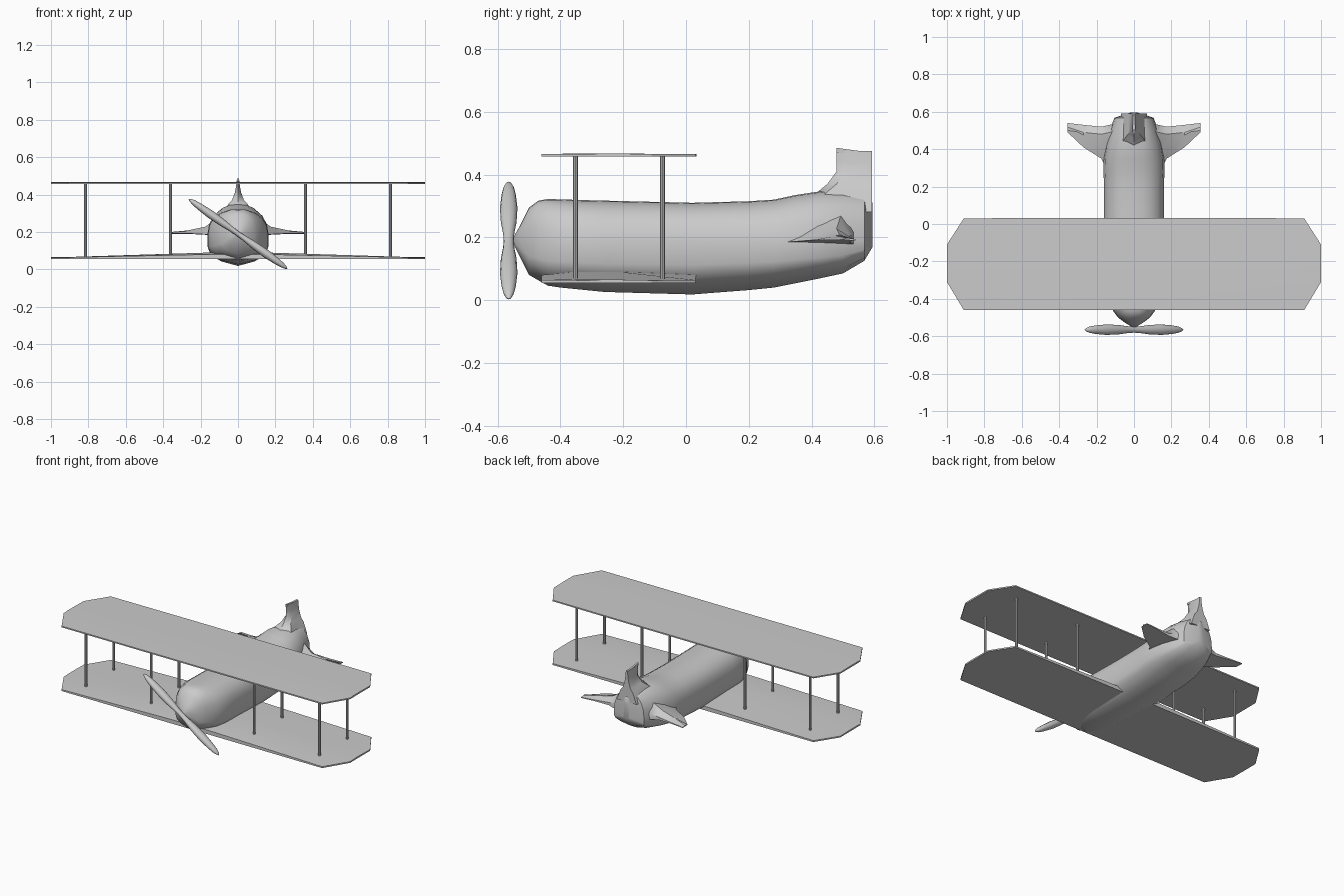
import bpy, bmesh, math
from mathutils import Vector, Matrix

if "Cube" in bpy.data.objects:
    bpy.data.objects.remove(bpy.data.objects["Cube"])


def loft(name, rings, angle=35, mirror=False):
    """Skin a list of equal-length rings and cap both ends."""
    bm = bmesh.new()
    vs = [[bm.verts.new(p) for p in r] for r in rings]
    n = len(rings[0])
    for a, b in zip(vs, vs[1:]):
        for i in range(n):
            j = (i + 1) % n
            bm.faces.new((a[i], a[j], b[j], b[i]))
    bm.faces.new(vs[0])
    bm.faces.new(vs[-1])
    bmesh.ops.recalc_face_normals(bm, faces=bm.faces)
    me = bpy.data.meshes.new(name)
    bm.to_mesh(me)
    bm.free()
    ob = bpy.data.objects.new(name, me)
    bpy.context.collection.objects.link(ob)
    if mirror:
        ob.modifiers.new("Mirror", 'MIRROR')
    bpy.ops.object.select_all(action='DESELECT')
    ob.select_set(True)
    bpy.context.view_layer.objects.active = ob
    bpy.ops.object.shade_smooth_by_angle(angle=math.radians(angle))
    return ob


# Fuselage: half section scaled to each station (y, half width, top, bottom)
MID = 0.19
upper = [(0, 1), (.3, .98), (.56, .88), (.8, .67), (.95, .36), (1, 0)]
lower = [(1, .45), (.9, .68), (.55, .86), (0, 1)]


def section(y, w, top, bot):
    right = [(x * w, MID + z * (top - MID)) for x, z in upper]
    right += [(x * w, MID - z * (MID - bot)) for x, z in lower]
    left = [(-x, z) for x, z in right[-2:0:-1]]
    return [(x, y, z) for x, z in right + left]


stations = [
    (-.55, .012, .20, .18), (-.53, .045, .235, .14), (-.50, .085, .295, .08),
    (-.47, .108, .317, .063), (-.44, .125, .322, .046), (-.40, .145, .321, .04),
    (-.34, .16, .319, .034), (-.26, .16, .317, .026), (.02, .16, .31, .018),
    (.20, .16, .315, .032), (.28, .163, .32, .04), (.35, .162, .335, .054),
    (.43, .15, .347, .07), (.50, .13, .345, .085), (.568, .105, .335, .125),
    (.595, .02, .31, .17)]
loft("fuselage", [section(*s) for s in stations], 40)


# Tail fin, flaring into the fuselage: (z, front y, rear y, half thickness)
def fin_ring(z, f, r, t):
    return [(0, f, z), (t, f + .03, z), (t * .8, r, z),
            (-t * .8, r, z), (-t, f + .03, z)]


loft("tail_fin", [fin_ring(*s) for s in [
    (.28, .36, .592, .085), (.345, .42, .592, .055), (.37, .45, .592, .032),
    (.41, .48, .592, .017), (.44, .48, .592, .011), (.475, .48, .592, .007)]])
loft("fin_cap", [[(-.006, .48, z1), (.006, .48, z1), (.006, .592, z2), (-.006, .592, z2)]
                 for z1, z2 in ((.47, .465), (.485, .47))])

# Tailplane: (x, leading y, trailing y, bottom z, top z)
loft("tailplane", [[(x, f, b + .002), (x, f + .55 * (r - f), t - .2 * (t - b)),
                    (x, r - .04, t), (x, r, b + .4 * (t - b)), (x, r, b)]
                   for x, f, r, b, t in [
    (.06, .22, .55, .17, .30), (.13, .26, .53, .18, .26), (.175, .35, .52, .185, .228),
    (.27, .41, .53, .19, .208), (.355, .49, .54, .19, .20)]], 35, True)


# Wings: (x, front y, rear y, bottom z, edge top z, crown z)
def wing(name, half):
    full = [(-s[0],) + s[1:] for s in reversed(half)] + half
    loft(name, [[(x, f, b), (x, f, e), (x, f + .2 * (r - f), c),
                 (x, f + .5 * (r - f), c), (x, r, e), (x, r, b)]
                for x, f, r, b, e, c in full], 30)


wing("upper_wing", [(.3, -.46, .033, .457, .465, .467), (.91, -.46, .03, .457, .465, .467),
                    (1, -.31, -.11, .457, .465, .467)])
wing("lower_wing", [(.15, -.46, .033, .055, .08, .09), (.91, -.46, .03, .055, .064, .066),
                    (1, -.31, -.11, .055, .063, .065)])

# Wing struts
for sx in (-1, 1):
    for x in (.36, .815):
        for y in (-.352, -.075):
            loft("strut", [[(sx * x + .008 * math.cos(k * math.pi / 5),
                             y + .008 * math.sin(k * math.pi / 5), z)
                            for k in range(10)] for z in (.056, .46)])

# Propeller: elliptical sections along a tilted axis
tilt = Matrix.Rotation(math.radians(35.3), 4, 'Y')
hub = Vector((0, -.565, .19))
blade = [(.322, .002), (.315, .008), (.29, .017), (.25, .023), (.18, .028),
         (.10, .025), (.04, .018)]
blade = [(-x, r) for x, r in blade] + [(0, .016)] + blade[::-1]
loft("propeller", [[hub + tilt @ Vector((x, r * math.cos(k * math.pi / 6),
                                         r * .8 * math.sin(k * math.pi / 6)))
                    for k in range(12)] for x, r in blade], 50)
